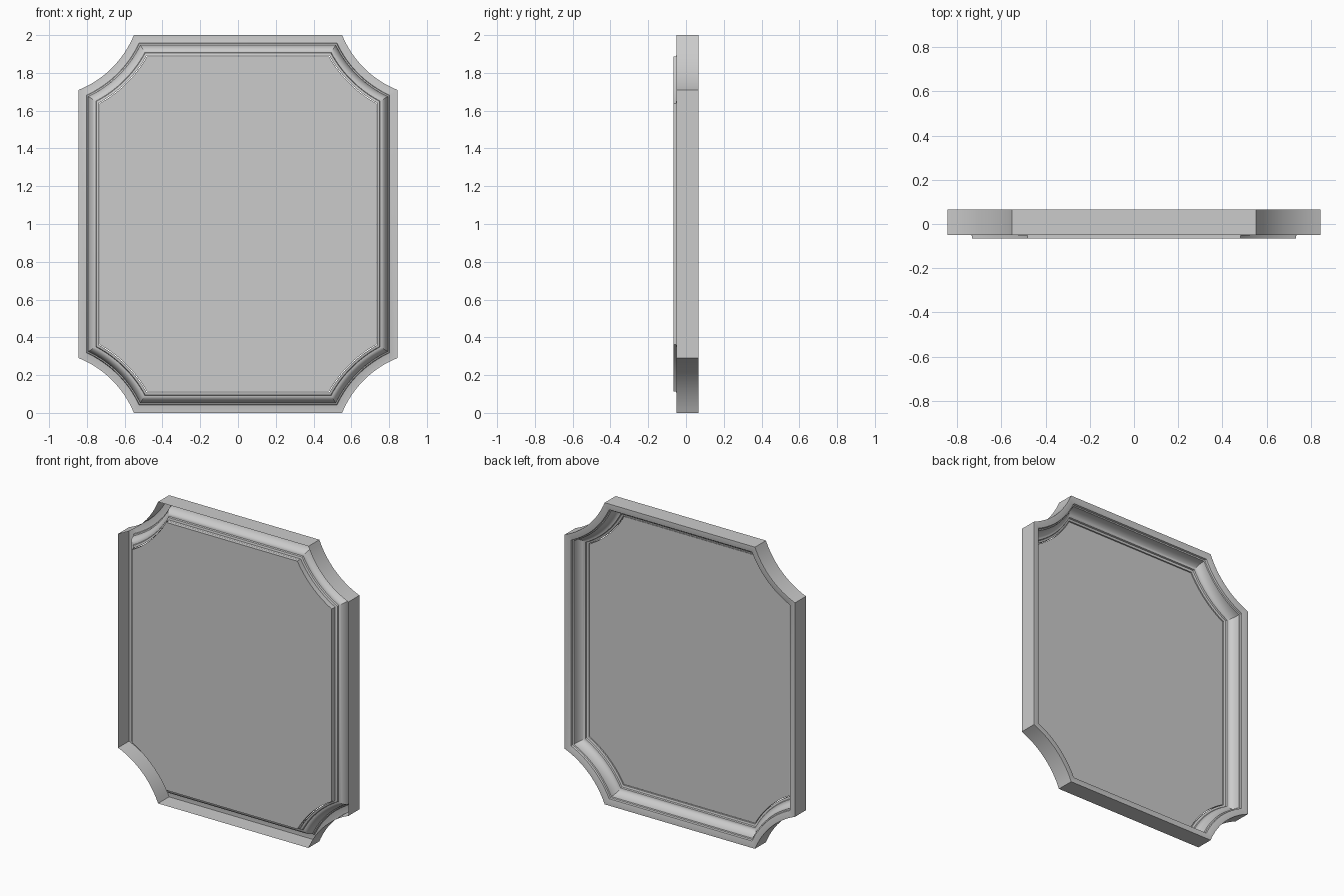
import bpy, bmesh, math

if "Cube" in bpy.data.objects:
    bpy.data.objects.remove(bpy.data.objects["Cube"])

HALF_W, HEIGHT = 0.845, 2.0
CX, CZ, R = 1.04, 1.20, 0.528      # notch arc centre relative to the panel centre
SEG = 16


def outline(d):
    """Notched outline moved inward by d, as (x, z) around the plate."""
    hw, hh, r = HALF_W - d, HEIGHT / 2 - d, R + d
    a0 = math.atan2(-math.sqrt(r * r - (CX - hw) ** 2), hw - CX)
    a1 = math.atan2(hh - CZ, -math.sqrt(r * r - (CZ - hh) ** 2))
    arc = []
    for i in range(SEG + 1):
        a = a0 + (a1 - a0) * i / SEG
        arc.append((CX + r * math.cos(a), CZ + r * math.sin(a)))
    pts = []
    for sx, sz in ((1, 1), (-1, 1), (-1, -1), (1, -1)):
        part = arc if sx * sz > 0 else arc[::-1]
        pts += [(sx * x, sz * z + HEIGHT / 2) for x, z in part]
    return pts


def loft(name, profile, cap_start=False, cap_end=False):
    """Sweep a (inset, y) profile around the notched outline."""
    bm = bmesh.new()
    rings = [[bm.verts.new((x, y, z)) for x, z in outline(d)] for d, y in profile]
    for a, b in zip(rings, rings[1:]):
        for i in range(len(a)):
            j = (i + 1) % len(a)
            bm.faces.new((a[i], b[i], b[j], a[j]))
    if cap_start:
        bm.faces.new(rings[0])
    if cap_end:
        bm.faces.new(rings[-1][::-1])
    bmesh.ops.recalc_face_normals(bm, faces=bm.faces[:])
    me = bpy.data.meshes.new(name)
    bm.to_mesh(me)
    bm.free()
    ob = bpy.data.objects.new(name, me)
    bpy.context.collection.objects.link(ob)
    bpy.ops.object.select_all(action='DESELECT')
    ob.select_set(True)
    bpy.context.view_layer.objects.active = ob
    bpy.ops.object.shade_smooth_by_angle(angle=math.radians(25))
    return ob


# Hollow moulding: outer wall, rim, step, cove and inner lip (open on the front)
cove = [(0.052 + 0.040 * (1 - math.cos(t)), 0.043 - 0.063 * math.sin(t))
        for t in (math.pi / 2 * i / 8 for i in range(9))]
profile = ([(0, -0.05), (0, 0.065), (0.012, 0.065), (0.042, 0.058), (0.045, 0.046)]
           + cove + [(0.095, -0.030), (0.108, -0.034), (0.108, -0.052)])
loft("frame_moulding", profile)

# Flat plate filling the frame, standing slightly proud of the front
loft("panel", [(0.112, -0.065), (0.112, -0.038)], cap_start=True, cap_end=True)
